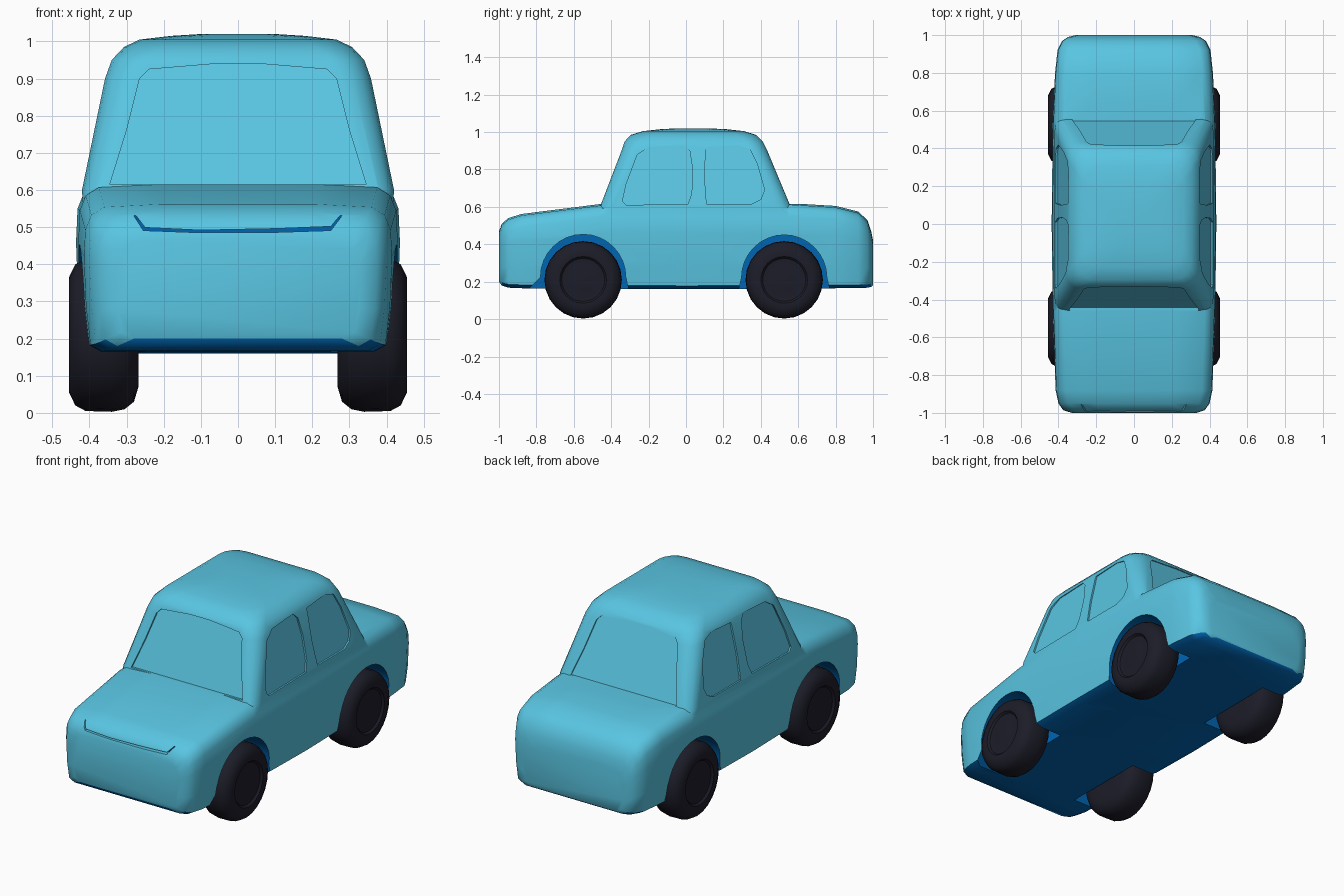
import bpy, bmesh, math
from mathutils import Vector

cube = bpy.data.objects.get("Cube")
if cube:
    bpy.data.objects.remove(cube, do_unlink=True)


def material(name, colour):
    mat = bpy.data.materials.new(name)
    mat.use_nodes = True
    mat.diffuse_color = colour
    shader = mat.node_tree.nodes["Principled BSDF"]
    shader.inputs["Base Color"].default_value = colour
    shader.inputs["Roughness"].default_value = 0.7
    return mat


PAINT = material("sky blue paint", (0.1, 0.56, 0.76, 1))
CHASSIS = material("deep blue chassis", (0, 0.13, 0.45, 1))
RUBBER = material("dark rubber", (0.012, 0.012, 0.022, 1))


def loft(name, rings, mat=PAINT):
    """Skin a list of equal-length closed rings and cap both ends."""
    bm = bmesh.new()
    loops = [[bm.verts.new(p) for p in ring] for ring in rings]
    n = len(loops[0])
    for a, b in zip(loops, loops[1:]):
        for i in range(n):
            j = (i + 1) % n
            bm.faces.new((a[i], a[j], b[j], b[i]))
    bm.faces.new(loops[0])
    bm.faces.new(loops[-1])
    bmesh.ops.recalc_face_normals(bm, faces=bm.faces)
    mesh = bpy.data.meshes.new(name)
    bm.to_mesh(mesh)
    bm.free()
    obj = bpy.data.objects.new(name, mesh)
    obj.data.materials.append(mat)
    bpy.context.collection.objects.link(obj)
    return obj


def smooth(obj, degrees):
    bpy.ops.object.select_all(action='DESELECT')
    obj.select_set(True)
    bpy.context.view_layer.objects.active = obj
    bpy.ops.object.shade_smooth_by_angle(angle=math.radians(degrees))


def combine(target, other, operation):
    """Apply a boolean and discard the second object."""
    mod = target.modifiers.new("join", 'BOOLEAN')
    mod.operation, mod.object, mod.solver = operation, other, 'EXACT'
    graph = bpy.context.evaluated_depsgraph_get()
    graph.update()
    mesh = bpy.data.meshes.new_from_object(target.evaluated_get(graph))
    target.modifiers.clear()
    target.data = mesh
    bpy.data.objects.remove(other, do_unlink=True)


# Lower body: sections along the length
def body_section(y, w, b, t):
    h = t - b
    half = [(w - .05, b), (w - .018, b + .018), (w - .006, b + .3 * h),
            (w, b + .65 * h), (w - .004, t - .07), (w - .02, t - .03),
            (w - .055, t - .008), (w * .5, t)]
    return [Vector((x, y, z)) for x, z in half] + \
           [Vector((-x, y, z)) for x, z in reversed(half)]


STATIONS = [(-1, .33, .2, .47), (-.985, .375, .18, .51), (-.95, .4, .168, .54),
            (-.88, .415, .165, .562), (-.46, .43, .163, .615), (0, .436, .16, .62),
            (.55, .43, .163, .62), (.8, .418, .165, .605), (.92, .405, .165, .575),
            (.97, .38, .168, .53), (.99, .35, .172, .47), (1, .31, .18, .42)]
body = loft("car_body", [body_section(*s) for s in STATIONS])


# Cabin: rounded rectangles stacked upwards
def cabin_ring(z, front, back, w, r):
    ring = []
    for k, (cx, cy) in enumerate([(w - r, back - r), (r - w, back - r),
                                  (r - w, front + r), (w - r, front + r)]):
        for i in range(5):
            a = math.pi / 2 * (k + i / 4)
            ring.append(Vector((cx + r * math.cos(a), cy + r * math.sin(a), z)))
    return ring


LEVELS = [(.53, -.485, .59, .416, .06), (.6, -.46, .56, .42, .065),
          (.9, -.345, .435, .358, .08), (.95, -.328, .41, .34, .09),
          (.985, -.295, .375, .307, .1), (1.005, -.23, .31, .265, .1),
          (1.015, -.14, .22, .18, .09), (1.02, -.05, .12, .1, .06)]
combine(body, loft("cabin", [cabin_ring(*v) for v in LEVELS]), 'UNION')

# Wheel arches: a half circle that flares out below the axle
ARCHES = [(-.55, .225), (.525, .222)]
SIDES = (-1, 1)
for cy, cz in ARCHES:
    for s in SIDES:
        flare = .35 if s > 0 and cy < 0 else .255
        arc = [math.pi * i / 16 for i in range(17)]
        outline = [(cy + .228 * math.cos(a), cz + .228 * math.sin(a)) for a in arc]
        outline += [(cy - flare, .1), (cy + .255, .1)]
        rings = [[Vector((s * x, y, z)) for y, z in outline] for x in (.25, .6)]
        combine(body, loft("arch_cutter", rings), 'DIFFERENCE')

# Side windows: shallow recesses that follow the slope of the cabin
FRONT_PANE = [(-.34, .63), (-.32, .72), (-.26, .88), (-.2, .92), (-.01, .93),
              (.02, .9), (.035, .8), (.03, .67), (.01, .615), (-.32, .61)]
REAR_PANE = [(.11, .615), (.1, .75), (.105, .92), (.27, .93), (.34, .91),
             (.38, .83), (.42, .69), (.4, .64), (.35, .615)]
for pane in (FRONT_PANE, REAR_PANE):
    for s in SIDES:
        rings = [[Vector((s * (.42 - .207 * (z - .6) + d), y, z)) for y, z in pane]
                 for d in (-.009, .08)]
        combine(body, loft("window_cutter", rings), 'DIFFERENCE')

# Windscreen and back window
SCREEN = [(.345, .615), (.3, .76), (.265, .9), (.24, .925), (.06, .94)]


def screen_cutter(scale, base, slope, depth):
    outline = [(x * scale, z) for x, z in SCREEN]
    outline += [(-x, z) for x, z in reversed(outline)]
    return loft("screen_cutter", [[Vector((x, base + slope * (z - .6) + d, z))
                                   for x, z in outline] for d in depth])


combine(body, screen_cutter(1, -.46, .383, (.012, -.1)), 'DIFFERENCE')
combine(body, screen_cutter(.95, .56, -.417, (-.009, .1)), 'DIFFERENCE')

# Thin upturned slot across the nose, a little wider towards the left
slot = [(.278, .535), (.25, .502), (.1, .496), (-.1, .492), (-.25, .499),
        (-.278, .535), (-.283, .535), (-.255, .491), (-.1, .485),
        (.1, .486), (.25, .491), (.283, .535)]
combine(body, loft("slot_cutter", [[Vector((x, y, z)) for x, z in slot]
                                   for y in (-.955, -1.1)]), 'DIFFERENCE')

# Chassis colour on the underside, in the arches and at the back of the slot
body.data.materials.clear()
body.data.materials.append(PAINT)
body.data.materials.append(CHASSIS)
for face in body.data.polygons:
    c, n = face.center, face.normal
    under = n.z < -.4 and c.z < .22
    arch = any(math.hypot(c.y - y, c.z - z) < .29 for y, z in ARCHES) \
        and (abs(n.x) < .5 or abs(c.x) < .3) and c.z < .47
    groove = -.96 < c.y < -.95 and n.y < -.95 and abs(c.x) < .3
    face.material_index = int(under or arch or groove)
smooth(body, 38)

# Wheels: turned tyre with a sunken hub
TYRE = [(.268, .06), (.268, .14), (.28, .18), (.305, .2), (.34, .207), (.41, .205),
        (.438, .19), (.455, .155), (.453, .125), (.442, .115), (.44, .1), (.446, .06)]
for label, cy in (("front", -.55), ("rear", .525)):
    for s in SIDES:
        rings = [[Vector((s * x, cy + r * math.cos(a), .21 + r * math.sin(a)))
                  for a in (math.tau * i / 24 for i in range(24))]
                 for x, r in TYRE]
        side = "left" if s > 0 else "right"
        smooth(loft(f"{label}_{side}_wheel", rings, RUBBER), 40)
